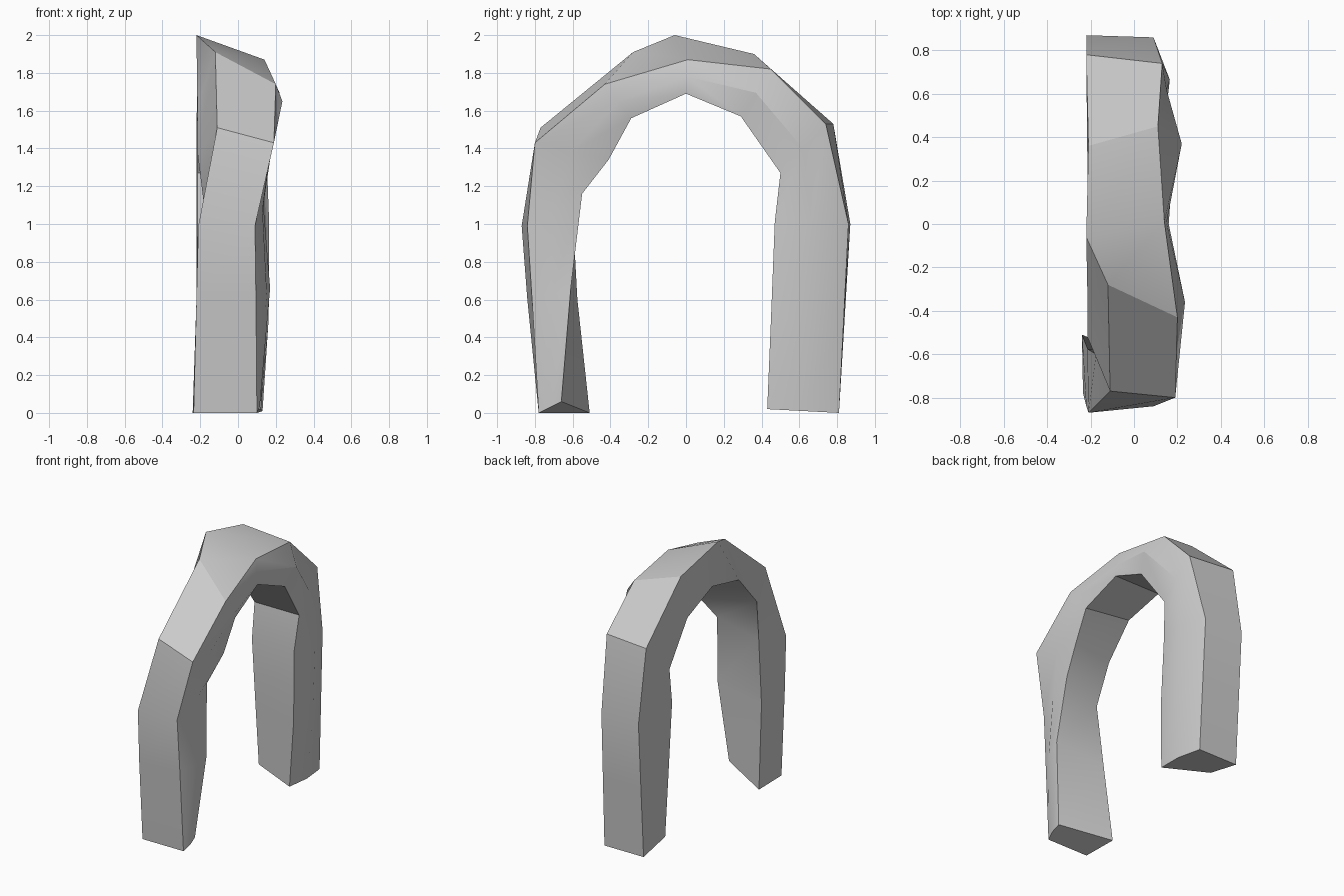
import bpy, bmesh
from mathutils import Vector

if "Cube" in bpy.data.objects:
    bpy.data.objects.remove(bpy.data.objects["Cube"])

BACK_X = -0.215   # flat rear plane of the arch

# Cross-sections along the arch, from the -y foot over the crown to the +y foot:
# outer rear corner, outer front corner, inner front corner, front bulge,
# and optionally how far the inner rear corner strays from squarely behind the front one
SECTIONS = [
    ((-.235, -.78, 0), (.10, -.78, 0), (.11, -.66, .06), .01, (-.025, .15, -.06)),
    ((-.22, -.84, .60), (.095, -.815, .60), (.17, -.61, .66), .02, (0, .035, -.06)),
    ((-.21, -.87, .99), (.09, -.84, .99), (.13, -.55, 1.16), .02, (.04, -.05, -.1)),
    ((-.11, -.77, 1.51), (.19, -.80, 1.43), (.17, -.41, 1.34), -.01, (0, -.11, .04)),
    ((-.12, -.28, 1.91), (.20, -.43, 1.74), (.18, -.29, 1.56), .045, (0, -.02, .06)),
    ((-.22, -.06, 2.0), (.14, .01, 1.87), (.16, 0, 1.69), 0),
    ((-.21, .36, 1.90), (.11, .45, 1.82), (.18, .29, 1.57), .075),
    ((-.22, .78, 1.53), (.13, .74, 1.53), (.15, .50, 1.27), .01),
    ((-.22, .87, 1.0), (.09, .86, 1.0), (.13, .47, 1.01), .055),
    ((-.22, .84, .50), (.095, .835, .50), (.14, .45, .50), .045, (0, .06, .02)),
    ((-.22, .81, 0), (.10, .81, 0), (.12, .43, .02), .02, (0, .12, .03)),
]


def add_ring(bm, outer_rear, outer_front, inner_front, bulge, stray=(0, 0, 0)):
    a, b, c = map(Vector, (outer_rear, outer_front, inner_front))
    mid = (b + c) / 2 + Vector((bulge, 0, 0))
    d = Vector((BACK_X, c.y, c.z)) + Vector(stray)
    return [bm.verts.new(p) for p in (a, b, mid, c, d)]


# Stone arch: bridge the sections and cap both feet
bm = bmesh.new()
rings = [add_ring(bm, *s) for s in SECTIONS]
for r0, r1 in zip(rings, rings[1:]):
    for i in range(5):
        j = (i + 1) % 5
        bm.faces.new((r0[i], r0[j], r1[j], r1[i]))
bm.faces.new(rings[0])
bm.faces.new(rings[-1])
bmesh.ops.recalc_face_normals(bm, faces=bm.faces)

mesh = bpy.data.meshes.new("stone_arch")
bm.to_mesh(mesh)
bm.free()
arch = bpy.data.objects.new("stone_arch", mesh)
bpy.context.collection.objects.link(arch)

# Soft worn front, crisp block edges
bpy.context.view_layer.objects.active = arch
arch.select_set(True)
bpy.ops.object.shade_smooth_by_angle(angle=0.5)
